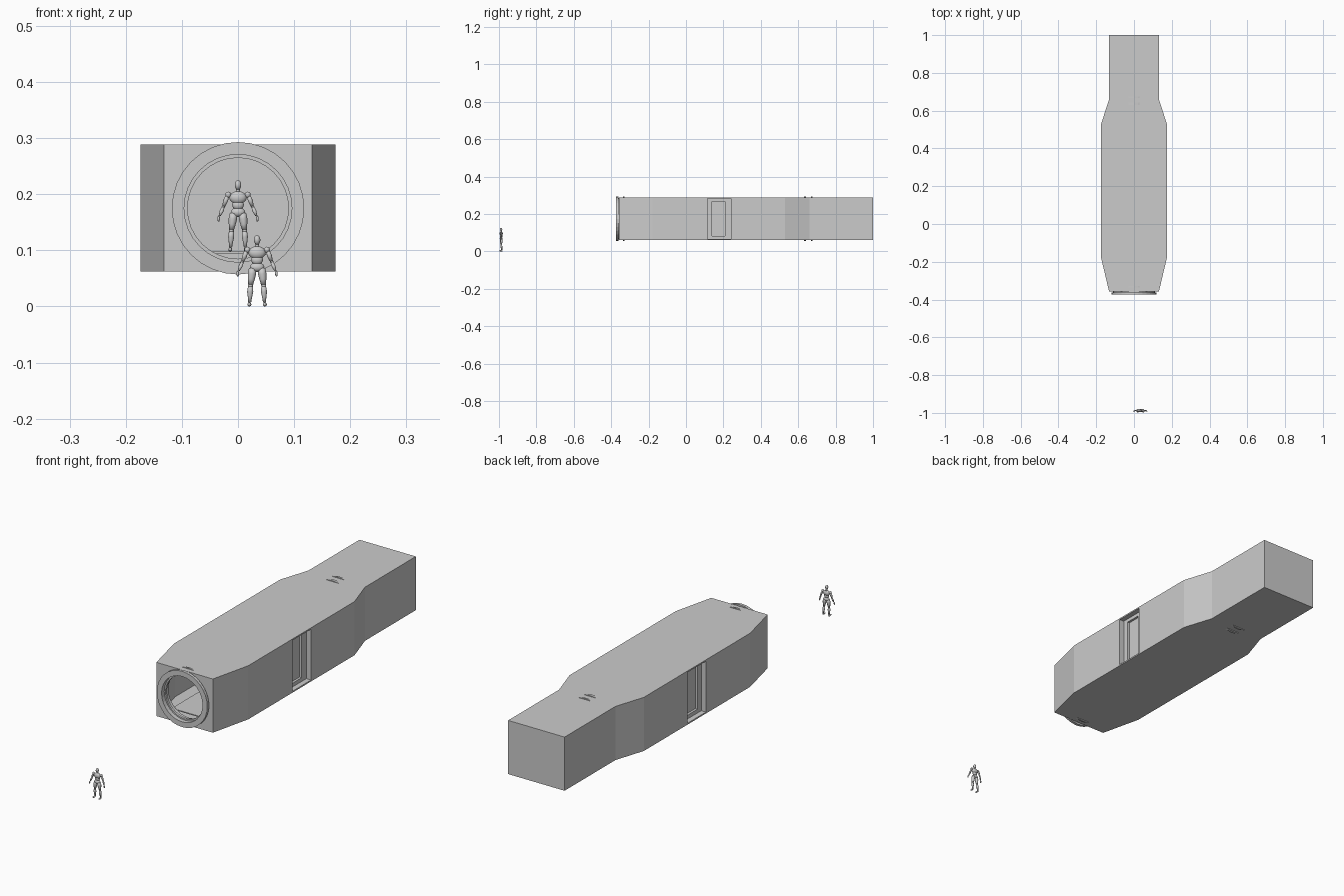
import bpy, bmesh, math
from mathutils import Vector

if "Cube" in bpy.data.objects:
    bpy.data.objects.remove(bpy.data.objects["Cube"])

ZC, Z0, Z1 = 0.175, 0.062, 0.289


def finish(name, bm, smooth=False):
    bmesh.ops.recalc_face_normals(bm, faces=bm.faces[:])
    me = bpy.data.meshes.new(name)
    bm.to_mesh(me)
    bm.free()
    ob = bpy.data.objects.new(name, me)
    bpy.context.collection.objects.link(ob)
    for p in me.polygons:
        p.use_smooth = smooth
    return ob


def prism(name, half, z0, z1):
    """Mirror a half plan outline (x, y) and extrude it upward."""
    pts = half + [(-x, y) for x, y in reversed(half)]
    bm = bmesh.new()
    f = bm.faces.new([bm.verts.new((x, y, z0)) for x, y in pts])
    up = bmesh.ops.extrude_face_region(bm, geom=[f])["geom"]
    bmesh.ops.translate(bm, vec=(0, 0, z1 - z0), verts=[v for v in up if isinstance(v, bmesh.types.BMVert)])
    return finish(name, bm)


def box(name, x0, x1, y0, y1, z0, z1):
    bm = bmesh.new()
    bmesh.ops.create_cube(bm, size=1)
    bmesh.ops.scale(bm, vec=(x1 - x0, y1 - y0, z1 - z0), verts=bm.verts)
    bmesh.ops.translate(bm, vec=((x0 + x1) / 2, (y0 + y1) / 2, (z0 + z1) / 2), verts=bm.verts)
    return finish(name, bm)


def ring(name, profile, y, n=32):
    """Revolve a closed (radius, y) profile around the passage axis."""
    bm = bmesh.new()
    loops = []
    for i in range(n):
        a = 2 * math.pi * i / n
        loops.append([bm.verts.new((r * math.sin(a), y + d, ZC + r * math.cos(a))) for r, d in profile])
    k = len(profile)
    for i in range(n):
        a, b = loops[i], loops[(i + 1) % n]
        for j in range(k):
            bm.faces.new((a[j], b[j], b[(j + 1) % k], a[(j + 1) % k]))
    return finish(name, bm)


def bore(name, y0, y1, r, n=32):
    bm = bmesh.new()
    verts = [bm.verts.new((r * math.sin(2 * math.pi * i / n), y0, ZC + r * math.cos(2 * math.pi * i / n)))
             for i in range(n)]
    f = bm.faces.new(verts)
    up = bmesh.ops.extrude_face_region(bm, geom=[f])["geom"]
    bmesh.ops.translate(bm, vec=(0, y1 - y0, 0), verts=[v for v in up if isinstance(v, bmesh.types.BMVert)])
    return finish(name, bm)


def cut(ob, cutters):
    for c in cutters:
        m = ob.modifiers.new(c.name, 'BOOLEAN')
        m.operation, m.solver, m.object = 'DIFFERENCE', 'EXACT', c
        c.hide_render = True
        c.hide_set(True)


# hollow hull with round front opening and side door openings
hull = prism("hull", [(0.132, -0.357), (0.174, -0.18), (0.174, 0.53), (0.132, 0.66), (0.132, 1.0)], Z0, Z1)
cavity = prism("cavity_cutter", [(0.127, -0.351), (0.168, -0.18), (0.168, 0.53), (0.127, 0.66), (0.127, 0.995)],
               Z0 + 0.004, Z1 - 0.004)
DY0, DY1, DZ0, DZ1 = 0.115, 0.24, 0.068, 0.283
cut(hull, [cavity, bore("front_bore_cutter", -0.40, -0.30, 0.108),
           box("side_door_cutter", -0.3, 0.3, DY0, DY1, DZ0, DZ1)])

# inner bulkhead with matching round passage
bulkhead = box("bulkhead", -0.129, 0.129, 0.647, 0.655, Z0 + 0.003, Z1 - 0.003)
cut(bulkhead, [bore("bulkhead_bore_cutter", 0.60, 0.70, 0.108)])

# double-flanged round door frames
spool = [(0.118, 0), (0.118, 0.012), (0.110, 0.012), (0.110, 0.038), (0.118, 0.038), (0.118, 0.046),
         (0.096, 0.046), (0.096, 0.028), (0.090, 0.028), (0.090, 0.018), (0.096, 0.018), (0.096, 0)]
for name, y in (("front_door_frame", -0.374), ("inner_door_frame", 0.630)):
    ring(name, spool, y)

# walkway floor inside
box("walkway", -0.08, 0.08, -0.328, 0.63, 0.094, 0.098)
box("rear_floor", -0.08, 0.08, 0.676, 0.994, 0.094, 0.098)

# recessed side doors with frame and inset panel
for s, side in ((1, "right"), (-1, "left")):
    def sbox(name, d0, d1, *r):
        xs = sorted((s * (0.174 - d0), s * (0.174 - d1)))
        return box(side + "_" + name, *xs, *r)
    sbox("door_front_jamb", 0.003, 0.032, DY0 - 0.005, DY0, DZ0, DZ1)
    sbox("door_rear_jamb", 0.003, 0.032, DY1, DY1 + 0.005, DZ0, DZ1)
    sbox("door_panel", 0.032, 0.038, DY0 - 0.005, DY1 + 0.005, DZ0, DZ1)
    sbox("door_post_a", 0.022, 0.032, DY0, 0.140, DZ0, DZ1)
    sbox("door_post_b", 0.022, 0.032, 0.208, DY1, DZ0, DZ1)
    sbox("door_lintel", 0.022, 0.032, 0.140, 0.208, 0.268, DZ1)
    sbox("door_sill", 0.022, 0.032, 0.140, 0.208, DZ0, 0.084)


# jointed mannequins, sized around their own feet
def ball(name, c, r):
    bm = bmesh.new()
    bmesh.ops.create_uvsphere(bm, u_segments=16, v_segments=10, radius=1)
    bmesh.ops.scale(bm, vec=r, verts=bm.verts)
    bmesh.ops.translate(bm, vec=c, verts=bm.verts)
    return finish(name, bm, True)


def limb(name, a, b, radii, n=12):
    a, b = Vector(a), Vector(b)
    q = (b - a).to_track_quat('Z', 'Y')
    bm = bmesh.new()
    rows = []
    for i, r in enumerate(radii):
        c = a.lerp(b, i / (len(radii) - 1))
        rows.append([bm.verts.new(c + q @ Vector((r * math.cos(t), r * math.sin(t), 0)))
                     for t in (2 * math.pi * k / n for k in range(n))])
    for u, v in zip(rows, rows[1:]):
        for k in range(n):
            bm.faces.new((u[k], u[(k + 1) % n], v[(k + 1) % n], v[k]))
    bm.faces.new(rows[0])
    bm.faces.new(rows[-1])
    return finish(name, bm, True)


parts = [
    ball("head", (0, -0.001, 0.1185), (0.0058, 0.0068, 0.0085)),
    limb("neck", (0, 0.001, 0.104), (0, 0, 0.114), (0.0045, 0.0034, 0.0034)),
    ball("chest", (0, 0, 0.096), (0.0155, 0.0085, 0.0115)),
    ball("abdomen", (0, 0, 0.083), (0.0105, 0.0068, 0.009)),
    ball("pelvis", (0, 0, 0.070), (0.0130, 0.0080, 0.0085)),
]
for s, side in ((1, "right_"), (-1, "left_")):
    parts += [
        ball(side + "shoulder", (s * 0.0175, 0, 0.101), (0.0052, 0.0052, 0.0055)),
        limb(side + "upper_arm", (s * 0.019, 0, 0.099), (s * 0.0255, 0.001, 0.081), (0.0035, 0.0042, 0.0028)),
        ball(side + "elbow", (s * 0.026, 0.001, 0.080), (0.003, 0.003, 0.003)),
        limb(side + "forearm", (s * 0.0265, 0.001, 0.079), (s * 0.0325, -0.002, 0.064), (0.0027, 0.0034, 0.0018)),
        ball(side + "hand", (s * 0.0345, -0.003, 0.0585), (0.0023, 0.0033, 0.0055)),
        limb(side + "thigh", (s * 0.008, 0, 0.068), (s * 0.0115, 0, 0.039), (0.0065, 0.0075, 0.0062, 0.0044)),
        ball(side + "knee", (s * 0.0117, 0, 0.037), (0.0043, 0.0043, 0.0045)),
        limb(side + "shin", (s * 0.0118, 0, 0.036), (s * 0.0132, 0.003, 0.007), (0.0042, 0.0055, 0.0038, 0.0027)),
        ball(side + "foot", (s * 0.0138, -0.002, 0.0035), (0.0036, 0.010, 0.0035)),
    ]
for p in parts:
    twin = p.copy()
    twin.name = "inside_" + p.name
    bpy.context.collection.objects.link(twin)
    twin.location = (0, 0.18, 0.098)
    p.location = (0.034, -0.988, 0)
